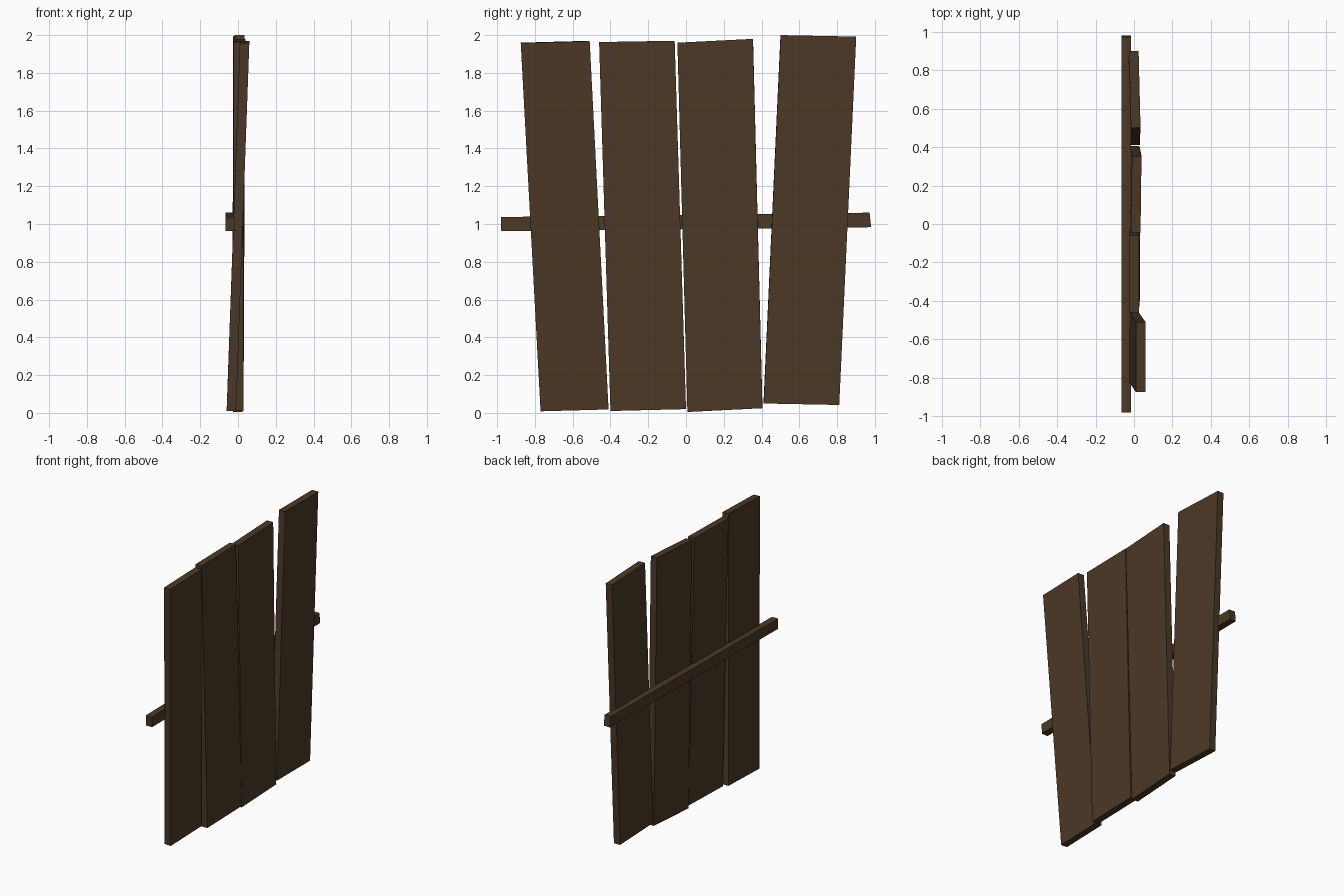
import bpy
from mathutils import Vector

if "Cube" in bpy.data.objects:
    bpy.data.objects.remove(bpy.data.objects["Cube"])

wood = bpy.data.materials.new("dark_brown_wood")
wood.diffuse_color = (0.070, 0.040, 0.020, 1)
wood.use_nodes = True
wood.node_tree.nodes["Principled BSDF"].inputs["Base Color"].default_value = wood.diffuse_color


def board(name, corners, x_top, x_bottom, thickness=0.05, yaw=0.0):
    """Flat board: corners in (y, z) as top left, top right, bottom right, bottom left.
    x_top and x_bottom place the back face, yaw shifts the right edge in x."""
    xs = (x_top, x_top + yaw, x_bottom + yaw, x_bottom)
    back = [Vector((x, y, z)) for x, (y, z) in zip(xs, corners)]
    normal = (back[1] - back[0]).cross(back[3] - back[0]).normalized()
    if normal.x < 0:
        normal.negate()
    verts = back + [v + normal * thickness for v in back]
    faces = [(0, 1, 2, 3), (7, 6, 5, 4)]
    faces += [(i, i + 4, (i + 1) % 4 + 4, (i + 1) % 4) for i in range(4)]
    mesh = bpy.data.meshes.new(name)
    mesh.from_pydata(verts, [], faces)
    mesh.materials.append(wood)
    obj = bpy.data.objects.new(name, mesh)
    bpy.context.collection.objects.link(obj)


# four uneven upright planks, from -y to +y
board("plank_1", [(-0.875, 1.96), (-0.51, 1.97), (-0.41, 0.02), (-0.77, 0.01)], 0.01, -0.06)
board("plank_2", [(-0.46, 1.963), (-0.06, 1.97), (0.0, 0.02), (-0.40, 0.01)], -0.025, -0.02)
board("plank_3", [(-0.045, 1.96), (0.355, 1.98), (0.405, 0.025), (0.008, 0.005)], -0.016, -0.026, yaw=0.005)
board("plank_4", [(0.50, 2.0), (0.90, 1.992), (0.81, 0.042), (0.41, 0.05)], -0.016, -0.02, yaw=-0.01)

# crossbar along the back
board("crossbar", [(-0.98, 1.037), (0.972, 1.06), (0.98, 0.983), (-0.978, 0.962)], -0.066, -0.066)
